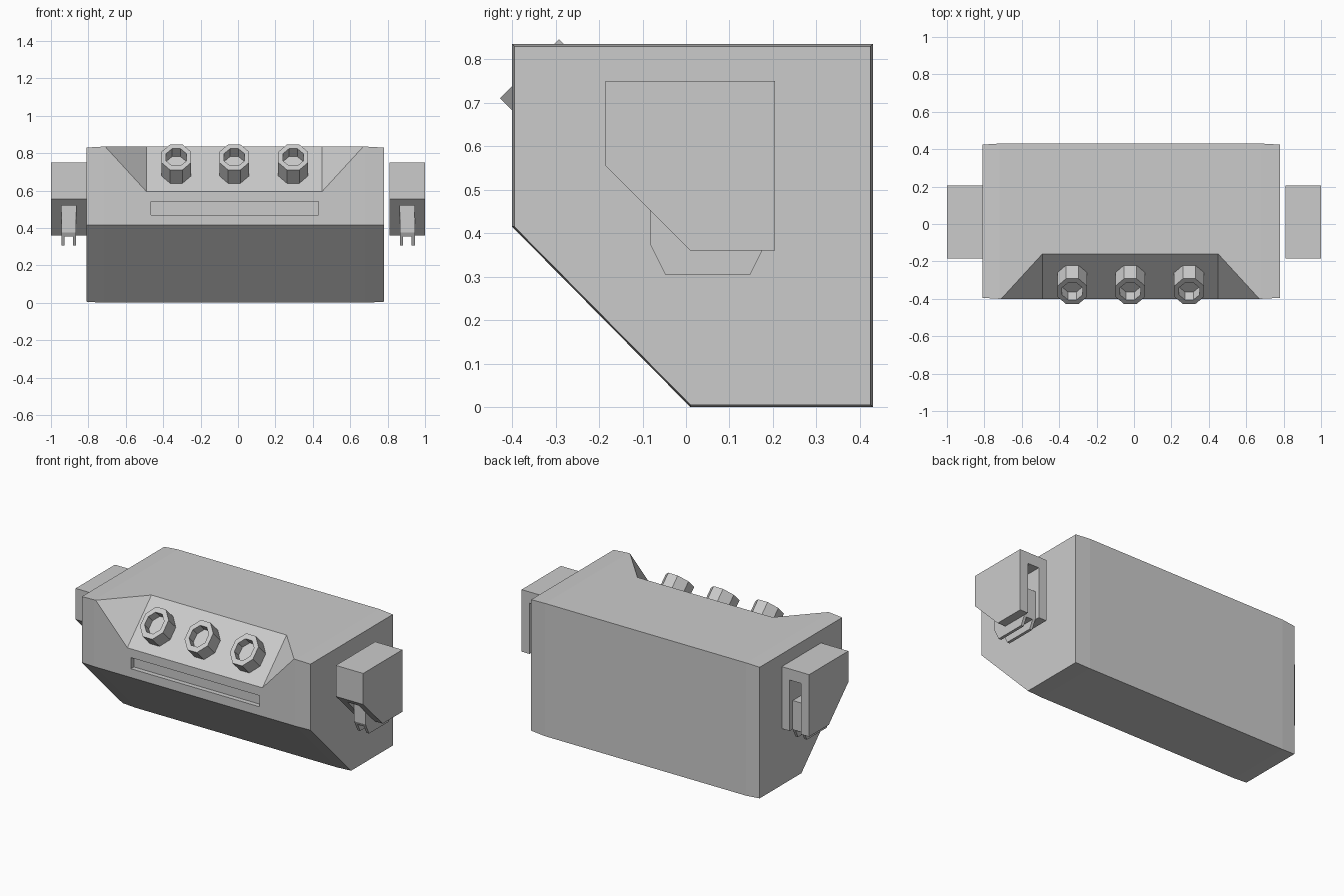
import bpy, bmesh, math
from mathutils import Vector

if "Cube" in bpy.data.objects:
    bpy.data.objects.remove(bpy.data.objects["Cube"])


def loft(name, rings):
    """Closed solid from a sequence of equal-length point rings."""
    bm = bmesh.new()
    loops = [[bm.verts.new(p) for p in ring] for ring in rings]
    n = len(loops[0])
    for a, b in zip(loops, loops[1:]):
        for i in range(n):
            j = (i + 1) % n
            bm.faces.new((a[i], a[j], b[j], b[i]))
    bm.faces.new(loops[0])
    bm.faces.new(loops[-1])
    bmesh.ops.recalc_face_normals(bm, faces=bm.faces)
    mesh = bpy.data.meshes.new(name)
    bm.to_mesh(mesh)
    bm.free()
    ob = bpy.data.objects.new(name, mesh)
    bpy.context.collection.objects.link(ob)
    return ob


def prism_x(name, profile, x0, x1):
    return loft(name, [[(x, y, z) for y, z in profile] for x in (x0, x1)])


def box(name, x0, x1, y0, y1, z0, z1):
    return prism_x(name, [(y0, z0), (y1, z0), (y1, z1), (y0, z1)], x0, x1)


def cut(ob, cutter):
    cutter.hide_render = True
    mod = ob.modifiers.new("cut", 'BOOLEAN')
    mod.operation = 'DIFFERENCE'
    mod.solver = 'EXACT'
    mod.object = cutter
    bpy.context.view_layer.objects.active = ob
    bpy.ops.object.modifier_apply(modifier=mod.name)
    bpy.data.objects.remove(cutter)


# Main body, very slightly tapered towards both ends
PROFILE = [(-0.40, 0.415), (-0.40, 0.835), (0.43, 0.835), (0.43, 0.0), (0.01, 0.0)]
sections = [(-0.81, 0.987), (-0.72, 1), (0.68, 1), (0.78, 0.987)]
body = loft("body", [[(x, y * s, 0.415 + (z - 0.415) * s) for y, z in PROFILE]
                     for x, s in sections])

# Sloped control panel recess with splayed ends
def panel_ring(s):
    pts = [(-0.49, 0), (0.45, 0), (0.45 + 0.275, 0.3), (-0.49 - 0.275, 0.3)]
    return [(x, -0.40 - t / 2 + s, 0.595 + t / 2 + s) for x, t in pts]

cut(body, loft("panel_cutter", [panel_ring(-0.3), panel_ring(0.5)]))

# Shallow slot in the front
cut(body, box("slot_cutter", -0.465, 0.43, -0.5, -0.37, 0.47, 0.54))

# Octagonal hollow knobs, perpendicular to the panel
U = Vector((0, 1, 1)).normalized()
N = Vector((0, -1, 1)).normalized()

def octagon(centre, rx, ru):
    k = 1 / math.cos(math.pi / 8)
    angles = [math.pi / 8 + i * math.pi / 4 for i in range(8)]
    return [centre + Vector((math.cos(a) * rx * k, 0, 0)) + U * (math.sin(a) * ru * k)
            for a in angles]

for i, x in enumerate((-0.33, -0.02, 0.295)):
    base = Vector((x, -0.288, 0.706))
    top = base + N * 0.102
    loft(f"knob_{i + 1}", [octagon(base - N * 0.01, 0.08, 0.096),
                           octagon(top, 0.08, 0.096),
                           octagon(top, 0.055, 0.064),
                           octagon(top - N * 0.06, 0.055, 0.064)])

# Side brackets, each with a channel holding a forked hook
BRACKET = [(-0.185, 0.555), (-0.185, 0.75), (0.205, 0.75), (0.205, 0.36), (0.01, 0.36)]
HOOK = [(-0.083, 0.54), (-0.083, 0.375), (-0.048, 0.305), (0.148, 0.305),
        (0.175, 0.36), (0.175, 0.54)]
for side, x0, x1 in (("left", -1.0, -0.81), ("right", 0.81, 1.0)):
    c = (x0 + x1) / 2
    bracket = prism_x(f"{side}_bracket", BRACKET, x0, x1)
    cut(bracket, box("channel_cutter", c - 0.04, c + 0.04, -0.15, 0.3, 0.3, 0.68))
    hook = prism_x(f"{side}_hook", HOOK, c - 0.04, c + 0.04)
    cut(hook, box("fork_cutter", c - 0.022, c + 0.022, -0.3, 0.3, 0.2, 0.355))
